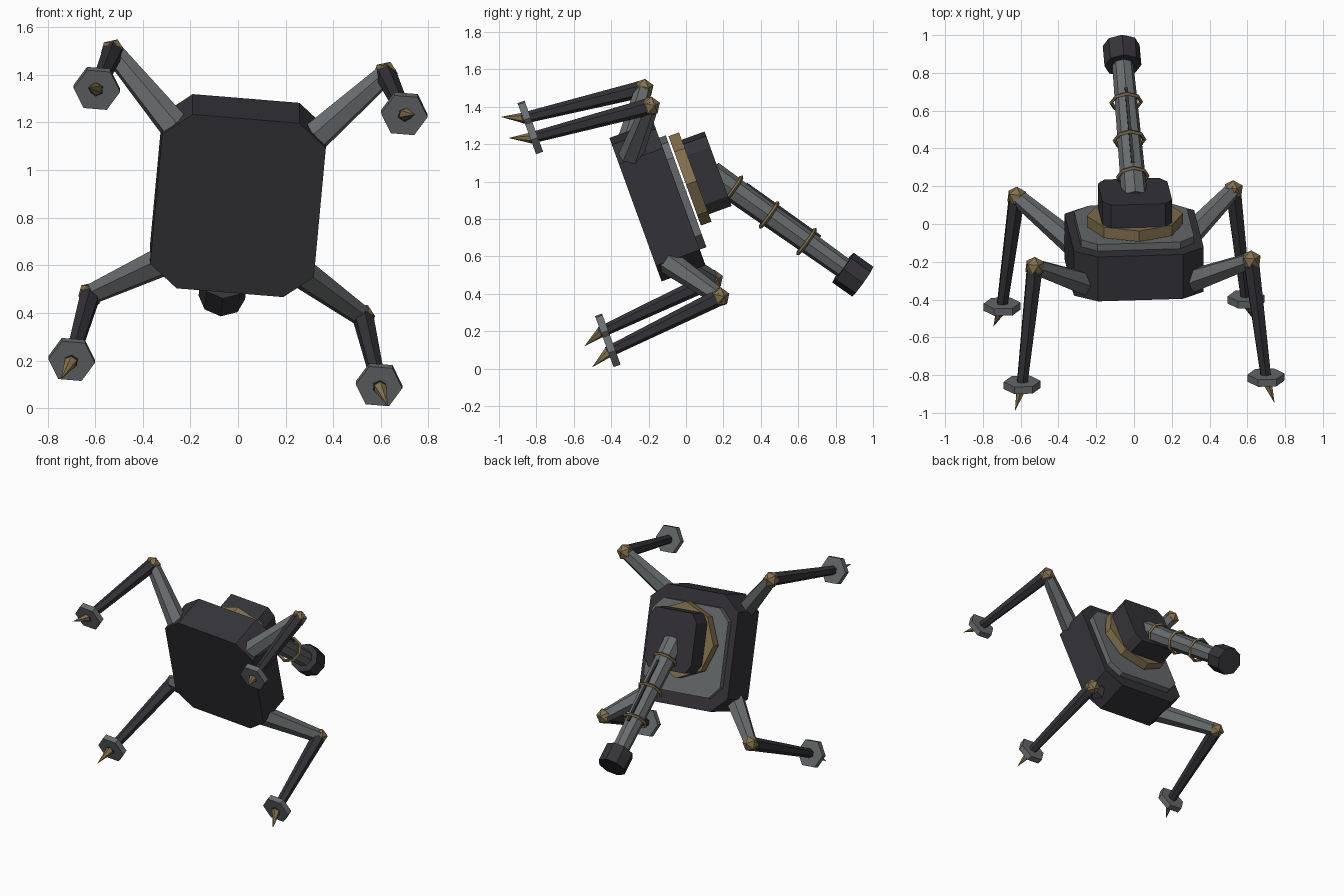
import bpy, bmesh, math
from mathutils import Vector, Matrix

if "Cube" in bpy.data.objects:
    bpy.data.objects.remove(bpy.data.objects["Cube"], do_unlink=True)


def material(name, rgb):
    m = bpy.data.materials.new(name)
    m.use_nodes = True
    m.diffuse_color = (*rgb, 1)
    bsdf = next(n for n in m.node_tree.nodes if n.type == 'BSDF_PRINCIPLED')
    bsdf.inputs["Base Color"].default_value = (*rgb, 1)
    return m


DARK = material("dark metal", (0.035, 0.033, 0.040))
GREY = material("grey metal", (0.14, 0.15, 0.155))
GOLD = material("dull brass", (0.225, 0.16, 0.075))

# The whole machine is built flat, then pitched onto its side with a slight roll
FRAME = (Matrix.Translation((0, -0.27, 0.85))
         @ Matrix.Rotation(math.radians(-70), 4, 'X')
         @ Matrix.Rotation(math.radians(5), 4, 'Z'))


def finish(name, bm, mat):
    bmesh.ops.recalc_face_normals(bm, faces=bm.faces)
    me = bpy.data.meshes.new(name)
    bm.to_mesh(me)
    bm.free()
    me.transform(FRAME)
    me.materials.append(mat)
    ob = bpy.data.objects.new(name, me)
    bpy.context.collection.objects.link(ob)
    return ob


def chamfer_block(name, mat, hx, hy, cx, cy, z0, z1, y=0):
    """Upright block whose four corners are cut off."""
    quarter = [(hx, hy - cy), (hx - cx, hy)]
    half = quarter + [(-a, b) for a, b in reversed(quarter)]
    outline = half + [(-a, -b) for a, b in half]
    bm = bmesh.new()
    face = bm.faces.new([bm.verts.new((a, b + y, z0)) for a, b in outline])
    ext = bmesh.ops.extrude_face_region(bm, geom=[face])
    top = [v for v in ext["geom"] if isinstance(v, bmesh.types.BMVert)]
    bmesh.ops.translate(bm, verts=top, vec=(0, 0, z1 - z0))
    return finish(name, bm, mat)


def along(a, b):
    """Matrix at the midpoint of a-b with z along it and x kept sideways."""
    a, b = Vector(a), Vector(b)
    z = (b - a).normalized()
    y = z.cross(Vector((1, 0, 0))).normalized()
    x = y.cross(z)
    return Matrix.Translation((a + b) / 2) @ Matrix((x, y, z)).transposed().to_4x4()


def prism(name, mat, a, b, r1, r2, sides, turn=0):
    """Tapered prism or cone between two points."""
    bm = bmesh.new()
    bmesh.ops.create_cone(
        bm, cap_ends=True, segments=sides, radius1=r1, radius2=r2,
        depth=(Vector(b) - Vector(a)).length,
        matrix=along(a, b) @ Matrix.Rotation(math.radians(turn), 4, 'Z'))
    return finish(name, bm, mat)


# Hull and mounting plate
chamfer_block("hull", DARK, 0.345, 0.39, 0.12, 0.10, 0, 0.25)
chamfer_block("mounting_plate", GREY, 0.30, 0.30, 0.08, 0.08, 0.25, 0.288)

# Turret ring and turret
TY = -0.055
prism("turret_ring", GOLD, (0, TY, 0.30), (0, TY, 0.36), 0.255, 0.255, 8)
chamfer_block("turret", DARK, 0.185, 0.20, 0.04, 0.06, 0.36, 0.49, TY)

# Gun barrel, muzzle, bands and top rail
START = Vector((0, -0.045, 0.445))
AIM = Vector((0, 0.825, 0.565)).normalized()


def at(t):
    return START + AIM * t


prism("barrel", GREY, at(0), at(0.9), 0.07, 0.056, 8)
prism("muzzle", DARK, at(0.87), at(1.0), 0.098, 0.098, 8)


def band(name, centre, major, minor, sides=8):
    bm = bmesh.new()
    m = along(centre - AIM, centre + AIM)
    loops = []
    for i in range(sides):
        a = math.tau * i / sides
        out = Vector((math.cos(a), math.sin(a), 0))
        loops.append([bm.verts.new(m @ (out * (major + minor * math.cos(b))
                                        + Vector((0, 0, minor * math.sin(b)))))
                      for b in (math.tau * k / 4 for k in range(4))])
    for p, q in zip(loops, loops[1:] + loops[:1]):
        for k in range(4):
            j = (k + 1) % 4
            bm.faces.new((p[k], q[k], q[j], p[j]))
    return finish(name, bm, GOLD)


for i, t in enumerate((0.146, 0.384, 0.63)):
    band(f"barrel_band_{i + 1}", at(t), 0.079, 0.011)

up = Vector((0, -AIM.z, AIM.y)) * 0.066
bm = bmesh.new()
bmesh.ops.create_cube(bm, size=1, matrix=along(at(0.19) + up, at(0.675) + up)
                      @ Matrix.Diagonal((0.016, 0.012, 0.485, 1)))
finish("barrel_rail", bm, DARK)

# Four mirrored legs
for sx, side in ((1, "left"), (-1, "right")):
    for sy, end in ((-1, "upper"), (1, "lower")):
        def p(x, y, z):
            return Vector((sx * x, sy * y, z))

        tag = f"{end}_{side}"
        hip, knee = p(0.29, 0.30, 0.07), p(0.575, 0.545, 0.262)
        ankle, tip = p(0.651, 0.611, -0.402), p(0.69, 0.655, -0.507)
        prism(f"thigh_{tag}", GREY, hip, knee, 0.066, 0.045, 6)
        prism(f"shin_{tag}", DARK, knee, ankle, 0.046, 0.03, 6)
        prism(f"foot_disc_{tag}", GREY, p(0.648, 0.608, -0.398),
              p(0.648, 0.608, -0.358), 0.098, 0.098, 6, 30)
        prism(f"claw_{tag}", GOLD, p(0.645, 0.604, -0.375), tip, 0.034, 0, 6)
        bm = bmesh.new()
        bmesh.ops.create_icosphere(bm, subdivisions=1, radius=0.056,
                                   matrix=Matrix.Translation(knee))
        finish(f"knee_{tag}", bm, GOLD)
